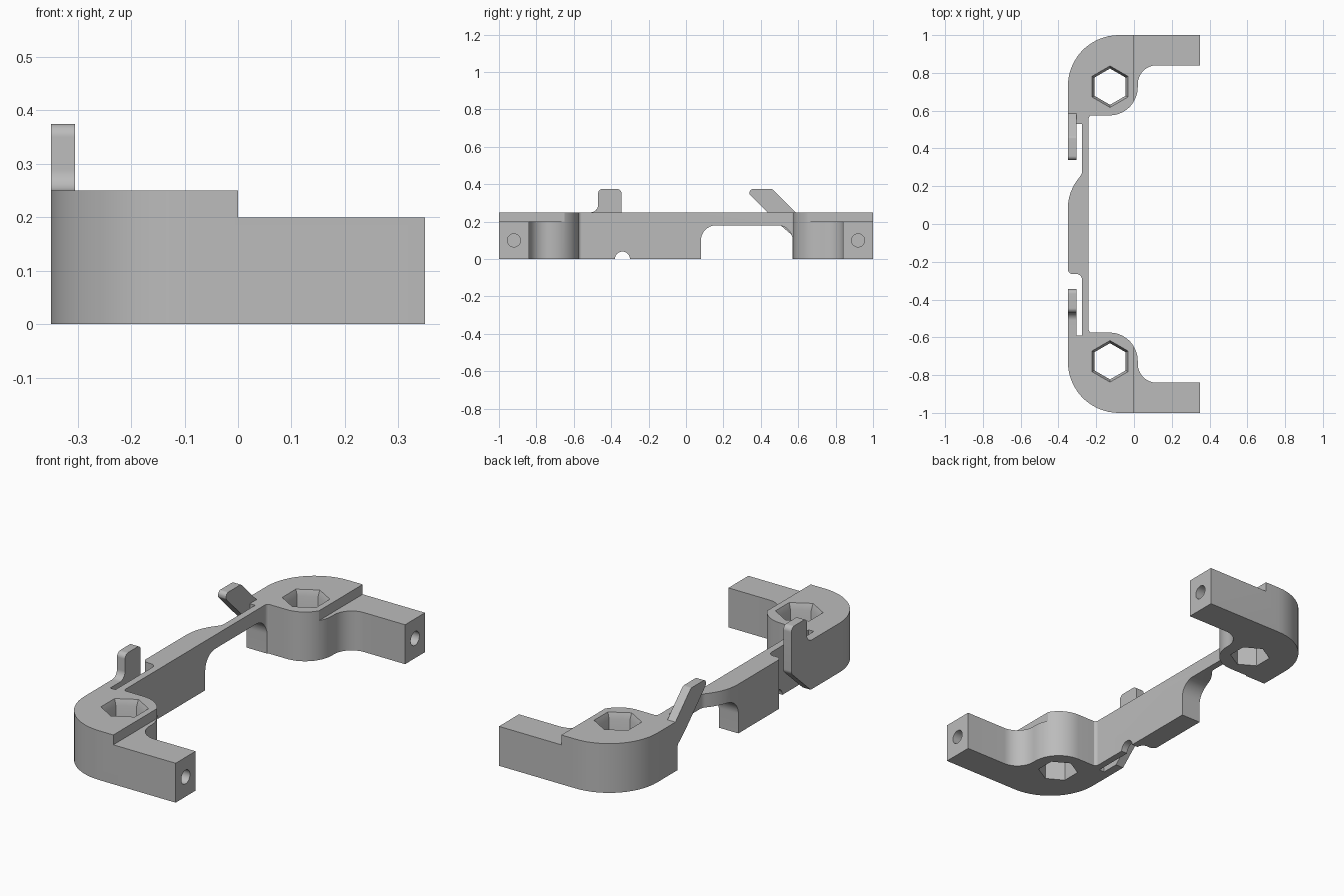
import bpy, bmesh, math
from mathutils import Vector, Matrix

if "Cube" in bpy.data.objects:
    bpy.data.objects.remove(bpy.data.objects["Cube"])

grey = bpy.data.materials.new("plain grey")
grey.use_nodes = True
grey.diffuse_color = (0.5, 0.5, 0.5, 1)
grey.node_tree.nodes["Principled BSDF"].inputs["Base Color"].default_value = (0.5, 0.5, 0.5, 1)


def rounded(corners):
    """Turn (u, v, radius) corners into an outline with filleted corners."""
    out = []
    for i, (u, v, r) in enumerate(corners):
        p = Vector((u, v))
        if r == 0:
            out.append(p)
            continue
        a = (Vector(corners[i - 1][:2]) - p).normalized()
        b = (Vector(corners[(i + 1) % len(corners)][:2]) - p).normalized()
        half = a.angle(b) / 2
        centre = p + (a + b).normalized() * r / math.sin(half)
        start = p + a * r / math.tan(half) - centre
        end = p + b * r / math.tan(half) - centre
        sweep = start.angle(end)
        steps = max(4, round(sweep / math.radians(6)))
        for k in range(steps + 1):
            t = k / steps
            out.append(centre + (start * math.sin((1 - t) * sweep) + end * math.sin(t * sweep)) / math.sin(sweep))
    return out


def finish(name, bm):
    bmesh.ops.recalc_face_normals(bm, faces=bm.faces)
    mesh = bpy.data.meshes.new(name)
    bm.to_mesh(mesh)
    bm.free()
    mesh.materials.append(grey)
    ob = bpy.data.objects.new(name, mesh)
    bpy.context.collection.objects.link(ob)
    return ob


def extrude(name, corners, lo, hi, axis="z", flip=1):
    """Extrude a plan outline along z, or a (y, z) side outline along x."""
    bm = bmesh.new()
    place = (lambda p: (p.x, p.y * flip, lo)) if axis == "z" else (lambda p: (lo, p.x * flip, p.y))
    face = bm.faces.new([bm.verts.new(place(p)) for p in rounded(corners)])
    geom = bmesh.ops.extrude_face_region(bm, geom=[face])["geom"]
    move = Vector((0, 0, hi - lo)) if axis == "z" else Vector((hi - lo, 0, 0))
    bmesh.ops.translate(bm, vec=move, verts=[g for g in geom if isinstance(g, bmesh.types.BMVert)])
    return finish(name, bm)


def prism(name, sides, r1, r2, depth, centre, rotation):
    bm = bmesh.new()
    bmesh.ops.create_cone(bm, cap_ends=True, segments=sides, radius1=r1, radius2=r2, depth=depth,
                          matrix=Matrix.Translation(centre) @ rotation)
    return finish(name, bm)


def box(name, x0, x1, y0, y1, z0, z1):
    return extrude(name, [(x0, y0, 0), (x1, y0, 0), (x1, y1, 0), (x0, y1, 0)], z0, z1)


def combine(target, other, operation):
    mod = target.modifiers.new(operation, "BOOLEAN")
    mod.operation = operation
    mod.solver = "EXACT"
    mod.object = other
    bpy.context.view_layer.objects.active = target
    bpy.ops.object.modifier_apply(modifier=mod.name)
    bpy.data.objects.remove(other)


# Spine: thin wall with a thick middle section
bracket = extrude("bracket", [
    (-0.2, 0.6, 0), (-0.2, 0.577, 0), (-0.24, 0.577, 0.02), (-0.24, -0.577, 0.02),
    (-0.2, -0.577, 0), (-0.2, -0.6, 0), (-0.275, -0.6, 0), (-0.275, -0.265, 0.03),
    (-0.35, -0.265, 0.025), (-0.35, 0.17, 0.25), (-0.275, 0.265, 0.04),
    (-0.275, 0.53, 0), (-0.35, 0.53, 0), (-0.35, 0.6, 0)], 0, 0.25)

# Arched opening and small cable notch through the spine
combine(bracket, extrude("arch_cutter", [
    (0.08, -0.1, 0), (0.57, -0.1, 0), (0.57, 0.18, 0.08), (0.08, 0.18, 0.08)], -0.5, 0, "x"), "DIFFERENCE")
combine(bracket, prism("notch_cutter", 32, 0.04, 0.04, 0.5, (-0.3, -0.34, 0),
                       Matrix.Rotation(math.pi / 2, 4, "Y")), "DIFFERENCE")

# Corner blocks with arms
for side in (1, -1):
    block = extrude("corner_block", [
        (0.35, 1, 0), (-0.35, 1, 0.27), (-0.35, 0.575, 0), (0.02, 0.575, 0.15),
        (0.02, 0.84, 0.1), (0.35, 0.84, 0)], 0, 0.25, flip=side)
    combine(bracket, block, "UNION")

# Clips: a slanted hook and an upright tab
combine(bracket, extrude("slanted_clip", [
    (0.34, 0.375, 0.02), (0.34, 0.345, 0.015), (0.5, 0.185, 0), (0.57, 0.125, 0),
    (0.62, 0.125, 0), (0.62, 0.2, 0), (0.585, 0.25, 0), (0.46, 0.375, 0.02)],
    -0.35, -0.305, "x"), "UNION")
combine(bracket, extrude("upright_clip", [
    (-0.62, 0, 0), (-0.5, 0, 0), (-0.345, 0.14, 0.03), (-0.345, 0.375, 0.025),
    (-0.47, 0.375, 0.025), (-0.47, 0.25, 0.04), (-0.62, 0.25, 0)],
    -0.35, -0.305, "x"), "UNION")
combine(bracket, box("slot_cutter", -0.305, -0.275, -0.59, -0.4, -0.1, 0.5), "DIFFERENCE")

# Lowered arms, hexagonal sockets and end holes
combine(bracket, box("step_cutter", 0, 0.5, -1.1, 1.1, 0.2, 0.4), "DIFFERENCE")
for side in (1, -1):
    y = 0.727 * side
    turn = Matrix.Identity(4)
    if abs(math.cos(0)) == 1:
        turn = Matrix.Rotation(0, 4, "Z")
    combine(bracket, prism("hex_cutter", 6, 0.096, 0.096, 0.8, (-0.127, y, 0.1), turn), "DIFFERENCE")
    combine(bracket, prism("chamfer_cutter", 6, 0.096, 0.124, 0.06, (-0.127, y, 0.25), turn), "DIFFERENCE")
    combine(bracket, prism("hole_cutter", 32, 0.035, 0.035, 0.6, (0.35, 0.92 * side, 0.1),
                           Matrix.Rotation(math.pi / 2, 4, "Y")), "DIFFERENCE")

# Smooth the curved walls and keep the edges crisp
bpy.ops.object.select_all(action="DESELECT")
bracket.select_set(True)
bpy.context.view_layer.objects.active = bracket
bpy.ops.object.shade_smooth_by_angle(angle=math.radians(25))
